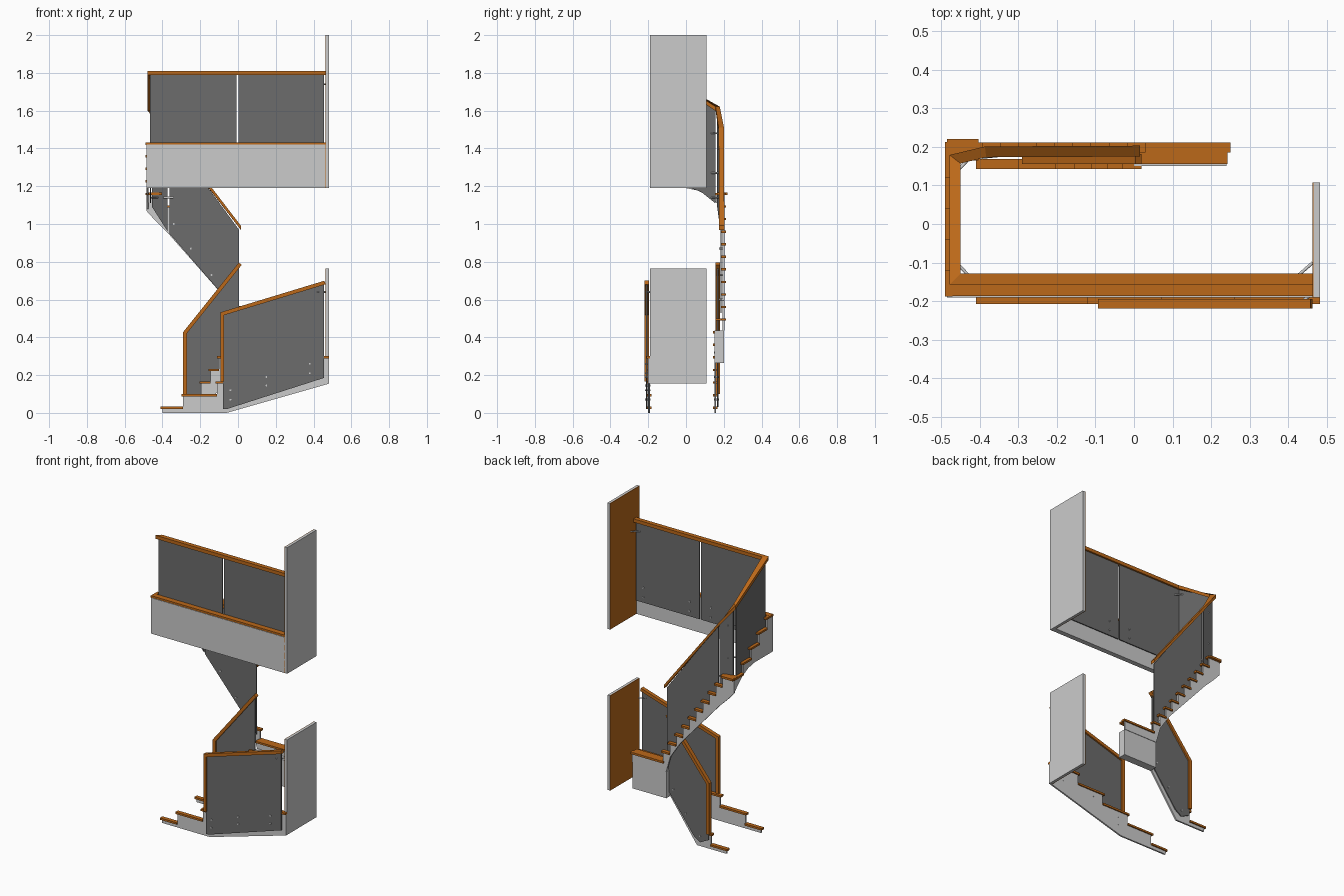
import bpy, bmesh
from mathutils import Vector as V

if "Cube" in bpy.data.objects:
    bpy.data.objects.remove(bpy.data.objects["Cube"])


def material(name, col):
    m = bpy.data.materials.new(name)
    m.diffuse_color = (*col, 1)
    m.use_nodes = True
    m.node_tree.nodes["Principled BSDF"].inputs["Base Color"].default_value = m.diffuse_color
    return m


WOOD = material("wood", (0.5, 0.14, 0.01))
GLASS = material("dark_glass", (0.15, 0.15, 0.15))


def finish(name, bm, mat):
    bmesh.ops.recalc_face_normals(bm, faces=bm.faces)
    me = bpy.data.meshes.new(name)
    bm.to_mesh(me)
    bm.free()
    if mat:
        me.materials.append(mat)
    ob = bpy.data.objects.new(name, me)
    bpy.context.collection.objects.link(ob)


def prism(name, pts, vec, mat=None):
    # flat outline extruded along a vector
    bm = bmesh.new()
    f = bm.faces.new([bm.verts.new(p) for p in pts])
    r = bmesh.ops.extrude_face_region(bm, geom=[f], use_keep_orig=True)
    bmesh.ops.translate(bm, vec=vec, verts=[g for g in r["geom"] if isinstance(g, bmesh.types.BMVert)])
    finish(name, bm, mat)


def box(name, x0, x1, y0, y1, z0, z1, mat=None):
    prism(name, [(x0, y0, z0), (x1, y0, z0), (x1, y1, z0), (x0, y1, z0)], (0, 0, z1 - z0), mat)


def plate(name, axis, lo, hi, outline, mat=None):
    # outline in (run, z), thick from lo to hi across the run
    if axis == "x":
        prism(name, [(s, lo, z) for s, z in outline], (0, hi - lo, 0), mat)
    else:
        prism(name, [(lo, s, z) for s, z in outline], (hi - lo, 0, 0), mat)


def rail(name, pts, axis, ha, hm):
    # mitred rectangular sweep; axis is the fixed direction of the section
    pts, A = [V(p) for p in pts], V(axis)
    dirs = []
    for a, b in zip(pts, pts[1:]):
        d = b - a
        dirs.append(A.cross(d - A * d.dot(A)).normalized())
    bm, rings = bmesh.new(), []
    for i, p in enumerate(pts):
        n1, n2 = dirs[max(i - 1, 0)], dirs[min(i, len(dirs) - 1)]
        m = (n1 + n2) / (1 + n1.dot(n2))
        rings.append([bm.verts.new(p + A * ha * a + m * hm * b)
                      for a, b in ((1, 1), (1, -1), (-1, -1), (-1, 1))])
    for r, q in zip(rings, rings[1:]):
        for k in range(4):
            bm.faces.new((r[k], r[(k + 1) % 4], q[(k + 1) % 4], q[k]))
    bm.faces.new(rings[0])
    bm.faces.new(rings[-1])
    finish(name, bm, WOOD)


def flight(name, steps, end, soffit, axis, lo, hi, over=0.008):
    # stepped stringer plus a wooden tread cap on each step
    sign, T = (1 if end > steps[0][0] else -1), 0.012
    top = []
    for i, (s, z) in enumerate(steps):
        e = steps[i + 1][0] if i + 1 < len(steps) else end
        top += [(s, z - T), (e, z - T)]
        n = s - sign * 0.01
        plate(f"{name}_tread_{i + 1}", axis, lo - over, hi + over,
              [(n, z - T), (e, z - T), (e, z), (n, z)], WOOD)
    plate(name + "_stringer", axis, lo, hi, top + soffit)


def rod(name, a, b, r=0.005):
    a, b = V(a), V(b)
    bm = bmesh.new()
    bmesh.ops.create_cone(bm, cap_ends=True, segments=12, radius1=r, radius2=r, depth=(b - a).length)
    bm.transform((b - a).to_track_quat("Z", "Y").to_matrix().to_4x4())
    bmesh.ops.translate(bm, vec=(a + b) / 2, verts=bm.verts)
    finish(name, bm, None)


# end walls with wood-lined inner face
for nm, z0, z1 in (("lower", 0.155, 0.765), ("upper", 1.19, 2.0)):
    box(nm + "_wall", 0.466, 0.482, -0.19, 0.108, z0, z1)
    box(nm + "_wall_lining", 0.463, 0.466, -0.19, 0.108, z0, z1, WOOD)

# upper floor edge and nosing
box("floor_fascia", -0.485, 0.466, -0.19, -0.158, 1.19, 1.42)
box("floor_nosing", -0.485, 0.466, -0.187, -0.152, 1.42, 1.432, WOOD)

# lower flight, front and back stringers
flight("front_flight", [(-.4, .033), (-.29, .1), (-.11, .167), (.08, .233), (.27, .3)], .482,
       [(.482, .155), (-.06, 0), (-.4, 0)], "x", -0.2, -0.19)
flight("lower_back_flight", [(-.4, .033), (-.29, .1), (-.195, .167), (-.145, .233), (-.1, .3),
                             (-.06, .367), (-.02, .433)], .02,
       [(.02, .27), (0, .265), (-.19, 0), (-.4, 0)], "x", 0.15, 0.16)

# quarter landing block
box("landing_block", 0.0, 0.24, 0.15, 0.2, 0.265, 0.435)
box("landing_tread", 0.015, 0.242, 0.155, 0.21, 0.489, 0.501, WOOD)

# upper back flight, corner winder, left flight
steps = [(.24, .5)] + [(.02 - .047 * i, .5665 + .0665 * i) for i in range(9)] + [(-.403, 1.165)]
flight("upper_back_flight", steps, -.485,
       [(-.485, 1.07), (-.44, 1.02), (-.374, .955), (-.1, .645), (-.03, .54), (0, .435), (.24, .435)],
       "x", 0.193, 0.203)
box("corner_tread", -0.485, -0.403, 0.165, 0.22, 1.153, 1.166, WOOD)
flight("left_flight", [(.203, 1.165), (.11, 1.232), (.03, 1.298), (-.05, 1.365), (-.13, 1.431)], -.188,
       [(-.188, 1.19), (0, 1.19), (.06, 1.178), (.11, 1.155), (.16, 1.115), (.203, 1.07)],
       "y", -0.485, -0.475, 0.005)

# glass balustrades
plate("front_glass", "x", -0.211, -0.205, [(-.08, .02), (-.06, .02), (.455, .185), (.455, .68), (-.08, .52)], GLASS)
plate("lower_back_glass", "x", 0.165, 0.171,
      [(-.28, .06), (-.22, .03), (-.175, .06), (.005, .3), (.005, .78), (-.28, .42)], GLASS)
plate("upper_back_glass", "x", 0.182, 0.188,
      [(.005, .53), (.005, .97), (-.363, 1.47), (-.363, .95), (-.1, .647)], GLASS)
prism("corner_glass", [(-.372, .183, .96), (-.372, .183, 1.48), (-.455, .165, 1.59), (-.455, .165, 1.09)],
      (0, .006, 0), GLASS)
plate("left_glass", "y", -0.467, -0.461,
      [(-.14, 1.27), (-.14, 1.79), (.155, 1.61), (.155, 1.11), (.08, 1.17), (0, 1.2)], GLASS)
for i, (x0, x1) in enumerate(((-.464, -.008), (.002, .455))):
    box(f"gallery_glass_{i + 1}", x0, x1, -0.146, -0.14, 1.285, 1.79, GLASS)

# handrails
Y, Z = (0, 1, 0), (0, 0, 1)
rail("front_handrail", [(.46, -.207, .69), (-.083, -.207, .525), (-.083, -.207, .165)], Y, .012, .01)
rail("lower_back_handrail", [(.012, .168, .79), (-.28, .168, .425), (-.28, .168, .1)], Y, .013, .01)
rail("upper_handrail", [(.464, -.143, 1.8), (-.464, -.143, 1.8), (-.464, .168, 1.61),
                        (-.385, .187, 1.5), (.015, .189, .98)], Z, .011, .014)

# glass fixing bolts
for i, (x, z) in enumerate([(-.04, .07), (-.04, .12), (.15, .145), (.15, .19), (.38, .21), (.38, .26)]):
    rod(f"front_bolt_{i + 1}", (x, -.216, z), (x, -.188, z))
for i, (x, z) in enumerate([(-.34, 1.0), (-.25, .87), (-.14, .73), (-.03, .6)]):
    rod(f"upper_back_bolt_{i + 1}", (x, .176, z), (x, .2, z))
for i, (x, z) in enumerate([(-.22, .07), (-.12, .19), (-.03, .32)]):
    rod(f"lower_back_bolt_{i + 1}", (x, .148, z), (x, .176, z))
for i, x in enumerate((-.4, -.08, .07, .4)):
    for z in (1.32, 1.38):
        rod(f"gallery_bolt_{i + 1}_{z}", (x, -.16, z), (x, -.134, z))
for i, (y, z) in enumerate([(-.08, 1.28), (.06, 1.21)]):
    rod(f"left_bolt_{i + 1}", (-.48, y, z), (-.455, y, z))

# diagonal glass connectors at the corners
rod("gallery_left_connector", (-.425, -.138, 1.74), (-.46, -.1, 1.74), .004)
rod("gallery_wall_connector", (.42, -.138, 1.74), (.464, -.1, 1.74), .004)
rod("front_wall_connector", (.42, -.212, .64), (.464, -.18, .64), .004)
for z in (1.14, 1.27, 1.48):
    rod(f"corner_connector_{z}", (-.46, .135, z), (-.42, .178, z), .004)
rod("glass_joint_clip", (-.395, .175, 1.14), (-.345, .18, 1.14), .006)
